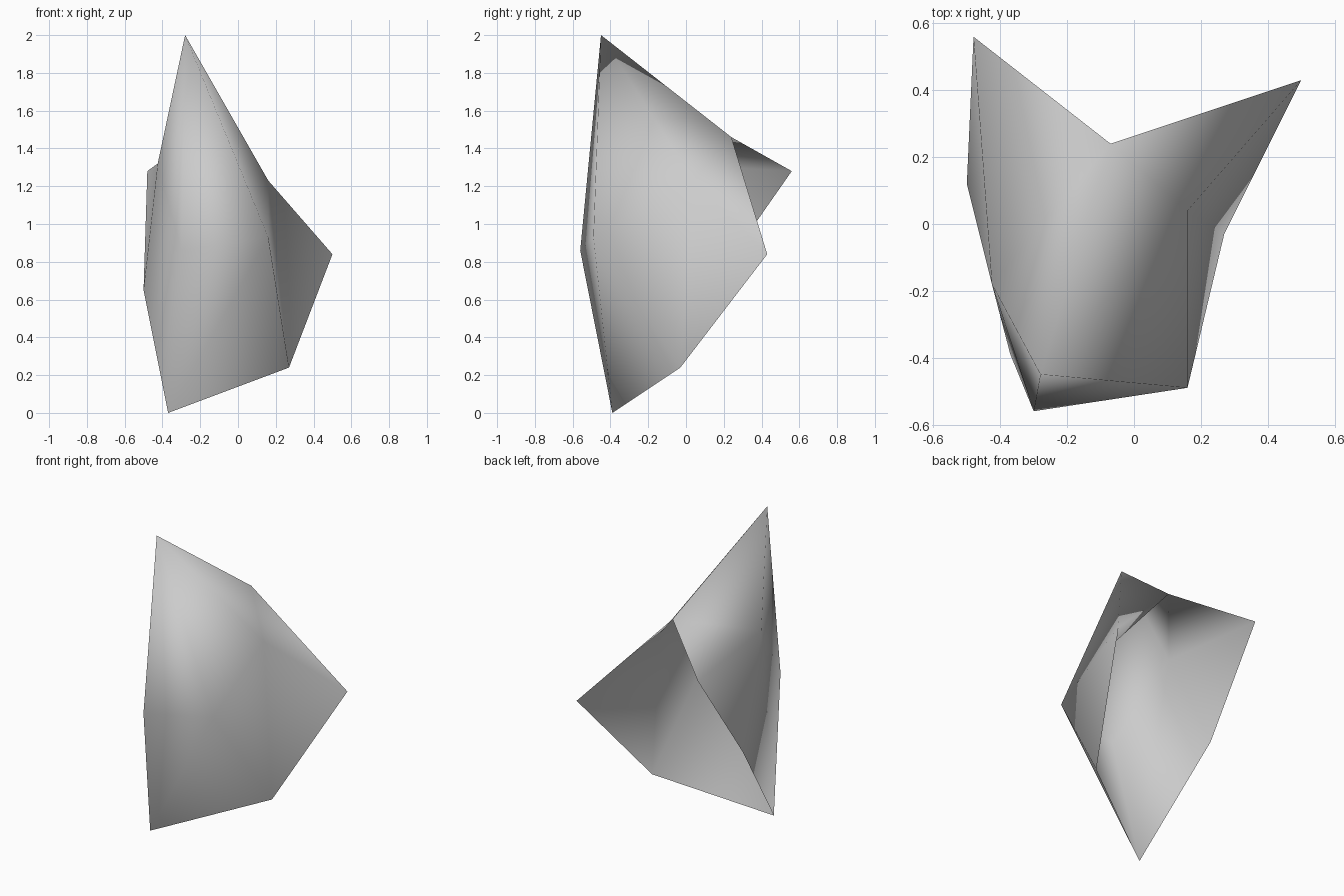
import bpy, bmesh
from mathutils import Vector

cube = bpy.data.objects.get("Cube")
if cube:
    bpy.data.objects.remove(cube, do_unlink=True)


def flat_material(name, colour):
    mat = bpy.data.materials.new(name)
    mat.use_nodes = True
    mat.diffuse_color = colour
    mat.node_tree.nodes["Principled BSDF"].inputs["Base Color"].default_value = colour
    return mat


# Open rim of the shard, running round the hollow back and underside
rim = {
    "notch": (-0.07, 0.24, 1.46),
    "left_tip": (0.50, 0.43, 0.84),
    "left_foot": (0.27, -0.03, 0.24),
    "base": (-0.37, -0.39, 0.0),
    "right_foot": (-0.50, 0.12, 0.65),
    "right_tip": (-0.48, 0.56, 1.28),
}
# Raised points of the outer skin
crown = {
    "apex": (-0.28, -0.45, 2.0),
    "left_ridge": (0.16, 0.04, 1.23),
    "left_brow": (0.16, -0.49, 0.93),
    "front_brow": (-0.30, -0.56, 0.86),
    "right_ridge": (-0.425, -0.18, 1.32),
}
# Fans of facets: a hub followed by the points around it
fans = [
    ("apex", "right_ridge", "front_brow", "left_brow", "left_ridge", "notch", "right_ridge"),
    ("left_ridge", "left_brow", "left_foot", "left_tip", "notch"),
    ("base", "left_foot", "left_brow", "front_brow", "right_ridge", "right_foot"),
    ("right_ridge", "notch", "right_tip", "right_foot"),
]

# Shell shard
bm = bmesh.new()
points = {name: bm.verts.new(co) for name, co in {**rim, **crown}.items()}
for hub, *ring in fans:
    for a, b in zip(ring, ring[1:]):
        bm.faces.new((points[hub], points[a], points[b]))
bmesh.ops.recalc_face_normals(bm, faces=bm.faces[:])

# Turn the skin outwards, away from the hollow
hollow = sum((Vector(co) for co in rim.values()), Vector()) / len(rim)
bm.normal_update()
if sum(f.normal.dot(f.calc_center_median() - hollow) for f in bm.faces) < 0:
    bmesh.ops.reverse_faces(bm, faces=bm.faces[:])
for face in bm.faces:
    face.smooth = True

mesh = bpy.data.meshes.new("shell_shard")
bm.to_mesh(mesh)
bm.free()
mesh.materials.append(flat_material("stone_grey", (0.6, 0.6, 0.6, 1.0)))
shard = bpy.data.objects.new("shell_shard", mesh)
bpy.context.collection.objects.link(shard)
